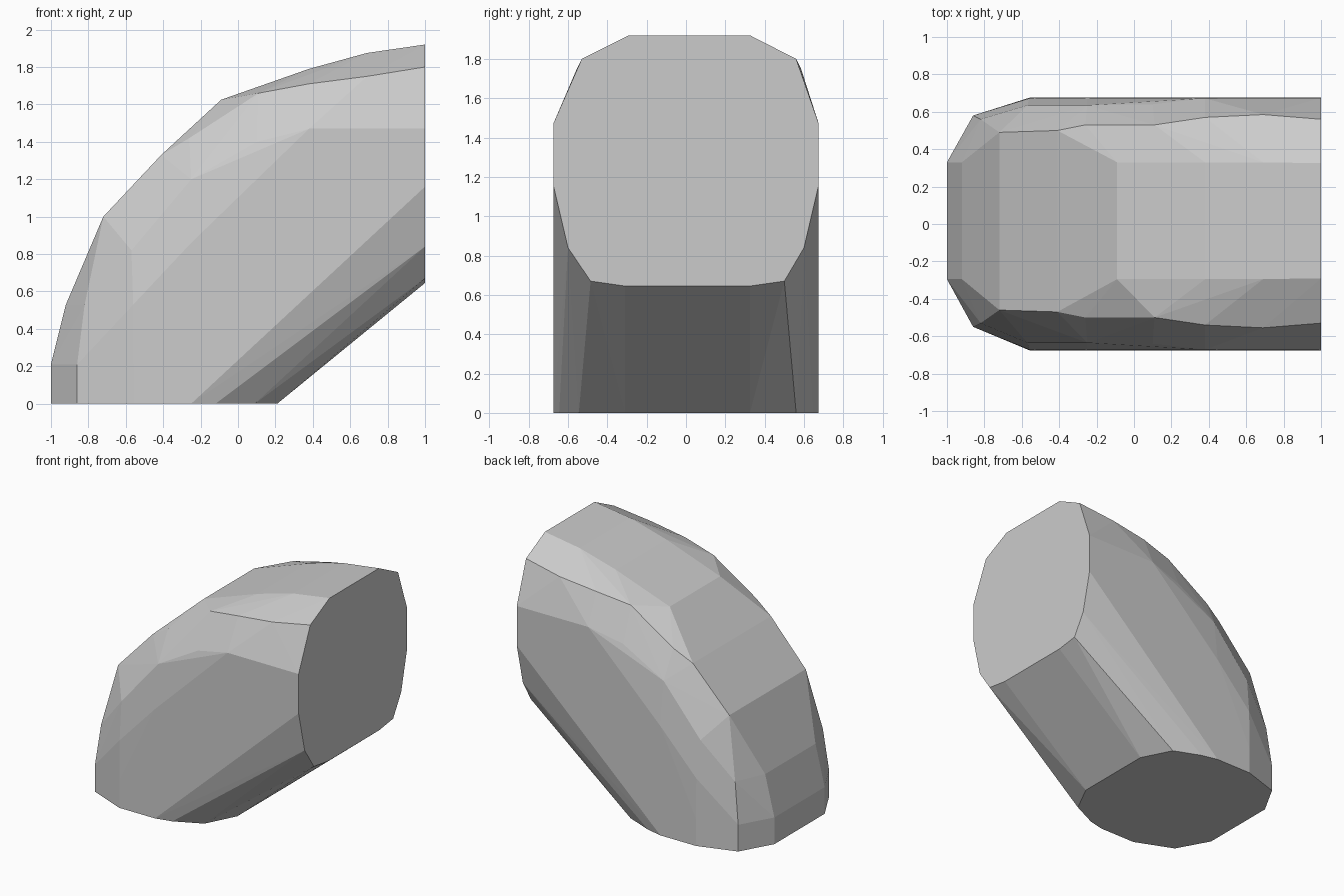
import bpy, bmesh, math

if "Cube" in bpy.data.objects:
    bpy.data.objects.remove(bpy.data.objects["Cube"])

# Rails running from the bottom opening up to the side opening: (x, z, half width)
crown = [(-1, 0, .33), (-1, .21, .33), (-.92, .53, .33), (-.72, 1, .33),
         (-.42, 1.32, .33), (-.09, 1.625, .33), (.38, 1.79, .33),
         (.69, 1.875, .33), (1, 1.92, .325)]
shoulder = [(-.86, 0, .58), (-.86, .21, .58), (-.82, .53, .56), (-.72, 1, .49),
            (-.41, 1.33, .50), (-.26, 1.42, .53), (.11, 1.66, .53),
            (.38, 1.71, .57), (.69, 1.75, .585), (1, 1.80, .56)]
upper_side = [(-.57, .82, .635), (-.25, 1.2, .635), (.1, 1.4, .64)]
side = [(-.56, 0, .675), (-.56, .21, .675), (-.56, .53, .672), (-.25, .86, .675),
        (.08, 1.18, .675), (.38, 1.47, .672), (1, 1.47, .675)]
lower_side = [(-.25, 0, .675), (1, 1.16, .675), (-.12, 0, .645), (1, .84, .60)]
belly = [(.09, 0, .56), (1, .67, .50), (.21, 0, .325), (1, .645, .325)]

# Each rail with the small sideways offset of its left copy
rails = [(crown, .035), (shoulder, .03), (upper_side, 0), (side, 0),
         (lower_side, 0), (belly, .015)]

# Faceted bent body: convex skin over the mirrored rails
bm = bmesh.new()
for rail, offset in rails:
    for x, z, y in rail:
        bm.verts.new((x, y, z))
        bm.verts.new((x, offset - y, z))
hull = bmesh.ops.convex_hull(bm, input=bm.verts[:])
bmesh.ops.delete(bm, geom=[v for v in bm.verts if not v.link_faces], context='VERTS')
bmesh.ops.dissolve_limit(bm, angle_limit=math.radians(1), verts=bm.verts[:], edges=bm.edges[:])
bmesh.ops.recalc_face_normals(bm, faces=bm.faces[:])

mesh = bpy.data.meshes.new("bent_body")
bm.to_mesh(mesh)
bm.free()
body = bpy.data.objects.new("bent_body", mesh)
bpy.context.collection.objects.link(body)
